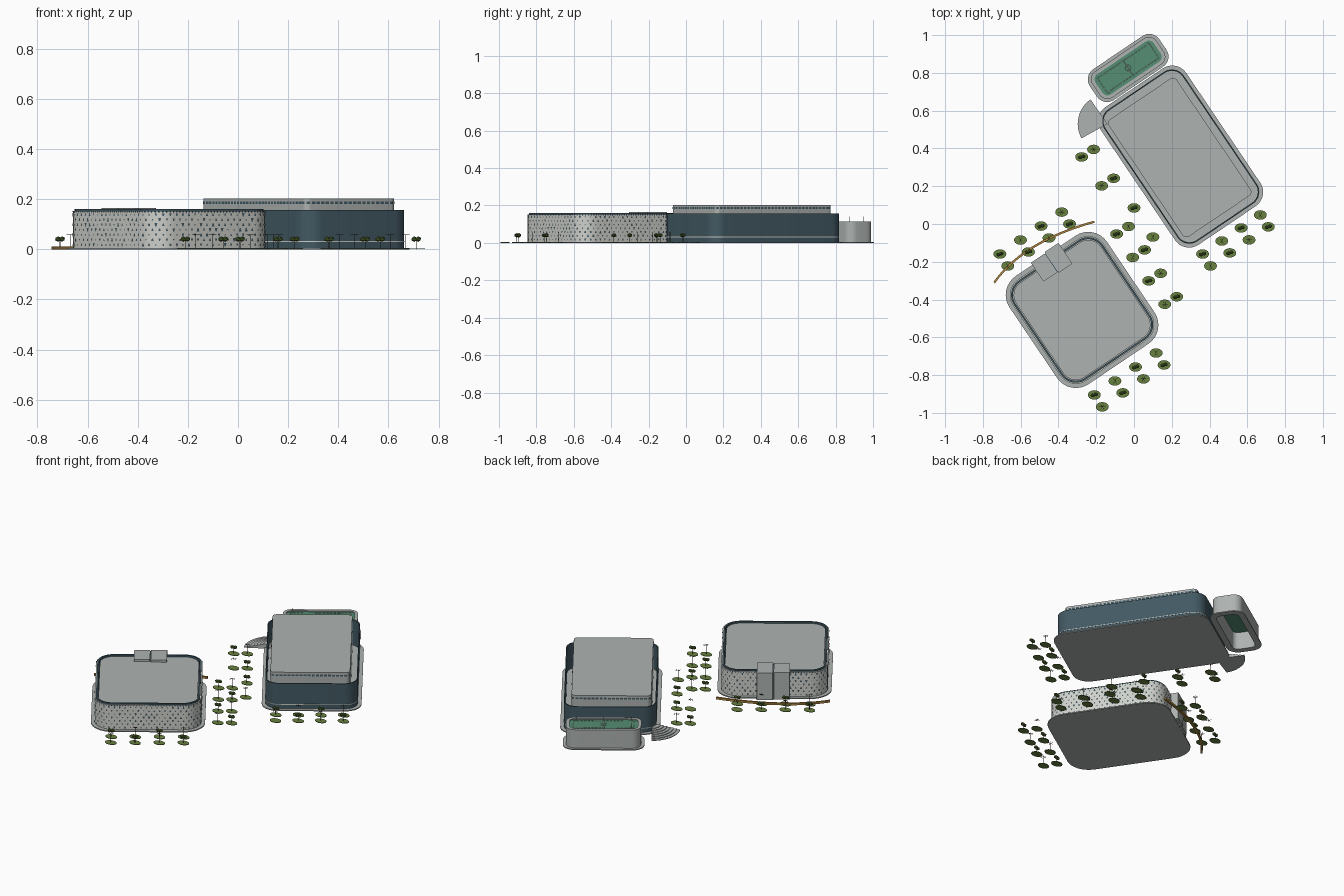
import bpy, bmesh, math, random
from mathutils import Vector, Matrix

random.seed(4)
if "Cube" in bpy.data.objects:
    bpy.data.objects.remove(bpy.data.objects["Cube"])

TURN = math.radians(34)
U = Vector((math.cos(TURN), math.sin(TURN), 0))
V = Vector((-math.sin(TURN), math.cos(TURN), 0))
UP = Vector((0, 0, 1))


def material(name, r, g, b):
    m = bpy.data.materials.new(name)
    m.use_nodes = True
    m.diffuse_color = (r, g, b, 1)
    m.node_tree.nodes["Principled BSDF"].inputs["Base Color"].default_value = (r, g, b, 1)
    return m


CONCRETE = material("concrete grey", .42, .45, .44)
PANEL = material("pale panel", .62, .63, .59)
TEAL = material("dark teal", .055, .1, .125)
COURT = material("court green", .09, .27, .17)
WHITE = material("white", .8, .8, .78)
GRASS = material("lawn green", .14, .22, .05)
LEAF = material("leaf green", .07, .12, .025)
BARK = material("bark brown", .09, .07, .05)
GOLD = material("golden path", .42, .23, .05)


def finish(name, bm, mat, solid=True):
    if solid:
        bmesh.ops.recalc_face_normals(bm, faces=bm.faces)
    mesh = bpy.data.meshes.new(name)
    bm.to_mesh(mesh)
    bm.free()
    mesh.materials.append(mat)
    ob = bpy.data.objects.new(name, mesh)
    bpy.context.collection.objects.link(ob)
    if solid:
        bpy.ops.object.select_all(action="DESELECT")
        ob.select_set(True)
        bpy.context.view_layer.objects.active = ob
        bpy.ops.object.shade_smooth_by_angle(angle=math.radians(30))
    return ob


def outline(c, a, b, r, seg=8):
    """Rounded rectangle, counter-clockwise, in the turned site frame."""
    pts = []
    for k, (sx, sy) in enumerate(((1, 1), (-1, 1), (-1, -1), (1, -1))):
        for i in range(seg + 1):
            t = math.pi / 2 * (k + i / seg)
            pts.append(Vector(c) + U * (sx * (a - r) + r * math.cos(t))
                       + V * (sy * (b - r) + r * math.sin(t)))
    return pts


def prism(name, pts, z0, z1, mat):
    bm = bmesh.new()
    low = [bm.verts.new(p + UP * z0) for p in pts]
    top = [bm.verts.new(p + UP * z1) for p in pts]
    bm.faces.new(low)
    bm.faces.new(top)
    for i in range(len(pts)):
        j = (i + 1) % len(pts)
        bm.faces.new((low[i], low[j], top[j], top[i]))
    return finish(name, bm, mat)


def shell(name, outer, inner, z0, z1, mat):
    """Open ring wall between two outlines."""
    bm = bmesh.new()
    rings = [[bm.verts.new(p + UP * z) for p in pts]
             for pts, z in ((outer, z0), (outer, z1), (inner, z1), (inner, z0))]
    n = len(outer)
    for k in range(4):
        p, q = rings[k], rings[(k + 1) % 4]
        for i in range(n):
            j = (i + 1) % n
            bm.faces.new((p[i], p[j], q[j], q[i]))
    return finish(name, bm, mat)


def walk(pts, step, shift=0):
    """Evenly spaced places around an outline: point, tangent, normal."""
    pos = shift
    for i, p in enumerate(pts):
        d = pts[(i + 1) % len(pts)] - p
        while pos < d.length:
            t = d.normalized()
            yield p + t * pos, t, t.cross(UP)
            pos += step
        pos -= d.length


def plate(bm, p, t, n, z, shape):
    bm.faces.new([bm.verts.new(p + n * .002 + t * x + UP * (z + y)) for x, y in shape])


def rect(w, h):
    return ((-w, -h), (w, -h), (w, h), (-w, h))


def rod(bm, p, q, r):
    d = q - p
    m = Matrix.Translation((p + q) / 2) @ d.to_track_quat("Z", "Y").to_matrix().to_4x4()
    bmesh.ops.create_cone(bm, cap_ends=True, segments=5, radius1=r, radius2=r,
                          depth=d.length, matrix=m)


# Front hall: slab, patterned screen, dark crown and sunken roof
HALL = (-.275, -.455, 0)
hall = outline(HALL, .29, .323, .1)
prism("hall_slab", outline(HALL, .311, .345, .12), 0, .006, CONCRETE)
shell("hall_screen", hall, outline(HALL, .284, .317, .094), .006, .152, PANEL)
shell("hall_inner_wall", outline(HALL, .284, .317, .094),
      outline(HALL, .274, .307, .084), .006, .16, TEAL)
prism("hall_roof", outline(HALL, .27, .303, .08), .006, .152, CONCRETE)

bm = bmesh.new()
for row in range(7):
    for p, t, n in walk(hall, .029, .0145 * (row % 2)):
        s = random.uniform(.003, .0065)
        f = random.choice((-1, 1))
        plate(bm, p, t, n, .018 + row * .02, ((-s, -s * f), (s, -s * f), (s * .4, s * f), (-s * .4, s * f)))
for p, t, n in walk(hall, .015):
    plate(bm, p, t, n, .152, ((-.005, 0), (0, -.009), (.005, 0)))
finish("hall_screen_openings", bm, TEAL, False)

# Entrance portal wrapping over the back edge of the hall
for side, name in ((-1, "left"), (1, "right")):
    c = Vector((-.438, -.205, 0)) + U * side * .046
    prism("portal_" + name, outline(c, .044, .063 + side * .003, .002, 1), .002, .165, CONCRETE)
prism("portal_slot", outline((-.438, -.205, 0), .004, .058, .001, 1), .002, .16, TEAL)

# Large hall: open dark wall around a tall grey core
BIG = (.247, .357, 0)
big = outline(BIG, .252, .42, .075)
prism("large_slab", outline(BIG, .272, .44, .09), 0, .006, CONCRETE)
shell("large_wall", big, outline(BIG, .246, .414, .069), .006, .157, TEAL)
shell("large_base_band", outline(BIG, .2535, .4215, .076), big, .029, .033, PANEL)
core = outline((.242, .352, 0), .217, .374, .025)
prism("large_core", core, .006, .203, CONCRETE)
bm = bmesh.new()
for p, t, n in walk(core, .022):
    plate(bm, p, t, n, .186, rect(.008, .005))
finish("core_windows", bm, TEAL, False)

# Small building: hollow ring with a sports court on top
ANNEX = (-.031, .826, 0)
ring = outline(ANNEX, .205, .083, .05)
inner = outline(ANNEX, .186, .064, .031)
shell("annex_slab", outline(ANNEX, .222, .098, .065), inner, 0, .006, CONCRETE)
shell("annex_wall", ring, inner, .006, .115, CONCRETE)
prism("annex_court", inner, .104, .109, COURT)
lines = outline(ANNEX, .165, .046, .002, 1)
bm = bmesh.new()
for p, t, n in walk(lines, .02):
    rod(bm, p + UP * .11, p + t * .013 + UP * .11, .0012)
mid = Vector(ANNEX) + UP * .11
rod(bm, mid - V * .046, mid + V * .046, .0012)
for k in range(12):
    a, b = (math.tau * (k + e) / 12 for e in (0, 1))
    rod(bm, mid + (U * math.cos(a) + V * math.sin(a)) * .015,
        mid + (U * math.cos(b) + V * math.sin(b)) * .015, .001)
finish("court_lines", bm, WHITE)
bm = bmesh.new()
for s in (-1, 0, 1):
    for e in (-1, 1):
        p = mid + U * s * .15 + V * e * .045
        rod(bm, p, p + UP * .03, .001)
finish("court_poles", bm, CONCRETE)

# Fan-shaped stair at the corner of the large hall
STEPS = 7
apex = Vector((-.14, .53, 0))
for i in range(STEPS):
    r = .158 * (1 - i / (STEPS + 2))
    arc = [apex + Vector((math.cos(a), math.sin(a), 0)) * r
           for a in (math.radians(125 + 7 * k) for k in range(13))]
    prism(f"fan_step_{i + 1}", [apex] + arc, i * .004, (i + 1) * .004, CONCRETE)

# Curved path behind the front hall
way = [Vector(p) for p in ((-.74, -.31, 0), (-.53, -.12, 0), (-.21, .012, 0))]
mids = []
for i in range(13):
    t = i / 12
    ctrl = way[1] * 2 - (way[0] + way[2]) / 2
    mids.append(way[0] * (1 - t) ** 2 + ctrl * 2 * t * (1 - t) + way[2] * t * t)
side = Vector((-.5, .85, 0)) * .006
prism("curved_path", [p - side for p in mids] + [p + side for p in reversed(mids)], 0, .012, GOLD)

# Paired rows of trees: start, step, count, offset of the partner
ROWS = (((-.21, -.905), (.109, .074), 4, (.042, -.063)),
        ((.363, -.159), (.102, .069), 4, (.042, -.063)),
        ((-.71, -.159), (.109, .074), 4, (.042, -.063)),
        ((-.092, -.053), (.085, -.124), 4, (.063, .04)),
        ((-.277, .355), (.106, -.153), 2, (.063, .04)),
        ((0, .085), (0, 0), 1, (.1, -.154)))
discs, crowns, trunks = bmesh.new(), bmesh.new(), bmesh.new()
for start, step, count, pair in ROWS:
    for i in range(count):
        for k in (0, 1):
            p = Vector([start[d] + step[d] * i + pair[d] * k for d in (0, 1)] + [0])
            flat = Matrix.Translation(p + UP * .002) @ Matrix.Diagonal((.034, .025, 1, 1))
            bmesh.ops.create_cone(discs, cap_ends=True, segments=20, radius1=1, radius2=1,
                                  depth=.003, matrix=flat)
            if (i + k) % 2 == 0:
                # leafy tree
                rod(trunks, p, p + UP * .035, .0015)
                for dx in (-.008, .008):
                    m = Matrix.Translation(p + Vector((dx, dx / 3, .041))) @ Matrix.Diagonal((.013, .011, .011, 1))
                    bmesh.ops.create_icosphere(crowns, subdivisions=1, radius=1, matrix=m)
            else:
                # slender tree with thin flat branches
                top = p + UP * .058
                rod(trunks, p, top, .001)
                for a in range(3):
                    d = Vector((math.cos(a * 1.05), math.sin(a * 1.05), 0)) * .016
                    rod(trunks, top - d, top + d, .001)
finish("tree_lawns", discs, GRASS)
finish("tree_crowns", crowns, LEAF)
finish("tree_trunks", trunks, BARK)
